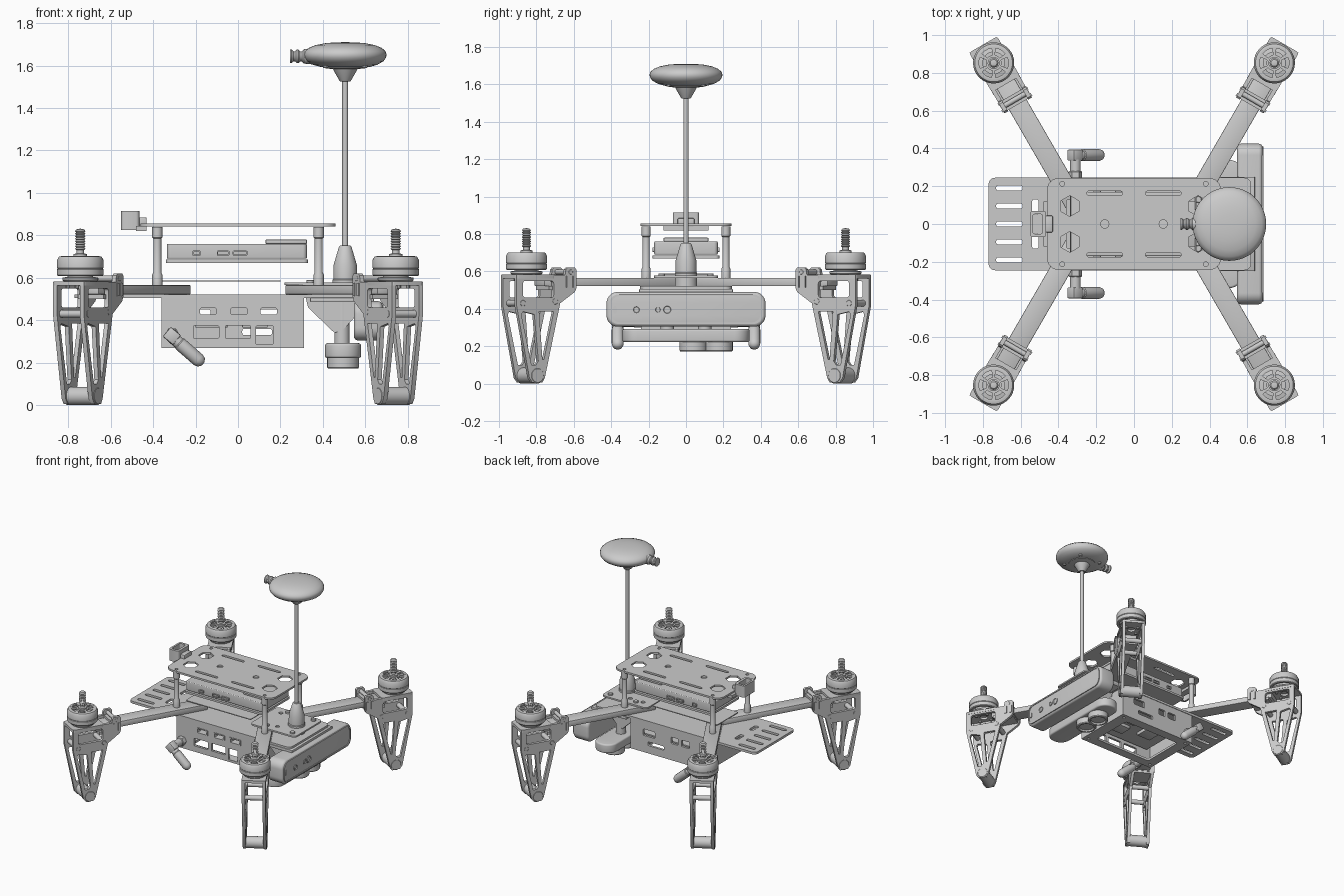
import bpy, bmesh
from math import pi, cos, sin, atan2, radians
from mathutils import Matrix, Vector

if "Cube" in bpy.data.objects:
    bpy.data.objects.remove(bpy.data.objects["Cube"])

I = Matrix.Identity(4)
T = lambda x, y, z: Matrix.Translation((x, y, z))
XZ = Matrix.Rotation(pi / 2, 4, 'X')                      # profile (x, z), normal -y
YZ = Matrix(((0, 0, 1, 0), (1, 0, 0, 0), (0, 1, 0, 0), (0, 0, 0, 1)))  # profile (y, z), normal x

def finish(name, bm, M):
    bmesh.ops.remove_doubles(bm, verts=bm.verts, dist=1e-5)
    bmesh.ops.transform(bm, matrix=M, verts=bm.verts)
    bmesh.ops.recalc_face_normals(bm, faces=bm.faces)
    me = bpy.data.meshes.new(name)
    bm.to_mesh(me)
    bm.free()
    for p in me.polygons:
        p.use_smooth = True
    me.set_sharp_from_angle(angle=radians(35))
    ob = bpy.data.objects.new(name, me)
    bpy.context.collection.objects.link(ob)
    return ob

def box(name, lo, hi, M=I, bevel=0):
    bm = bmesh.new()
    lo, hi = Vector(lo), Vector(hi)
    bmesh.ops.create_cube(bm, size=1, matrix=Matrix.Translation((lo + hi) / 2) @ Matrix.Diagonal((*(hi - lo), 1)))
    if bevel:
        bmesh.ops.bevel(bm, geom=bm.edges[:], offset=bevel, segments=2, profile=0.5, affect='EDGES')
    return finish(name, bm, M)

def lathe(name, prof, M=I, n=32):
    bm = bmesh.new()
    rings = [[bm.verts.new((r * cos(2 * pi * i / n), r * sin(2 * pi * i / n), z)) for i in range(n)] if r > 0
             else [bm.verts.new((0, 0, z))] * n for r, z in prof]
    for a, b in zip(rings, rings[1:]):
        for i in range(n):
            j = (i + 1) % n
            f = list(dict.fromkeys((a[i], a[j], b[j], b[i])))
            if len(f) > 2:
                bm.faces.new(f)
    return finish(name, bm, M)

def rod(name, a, b, r, M=I, n=20):
    a, b = Vector(a), Vector(b)
    d = b - a
    L, c = d.length, r * 0.15
    R = d.to_track_quat('Z', 'Y').to_matrix().to_4x4()
    return lathe(name, [(0, 0), (r - c, 0), (r, c), (r, L - c), (r - c, L), (0, L)], M @ Matrix.Translation(a) @ R, n)

def plate(name, loops, thick, M=I, bevel=0):
    """First loop is the outline, the others are holes."""
    cu = bpy.data.curves.new(name, 'CURVE')
    cu.dimensions, cu.fill_mode = '2D', 'BOTH'
    cu.extrude, cu.bevel_depth, cu.offset, cu.bevel_resolution = thick / 2 - bevel, bevel, -bevel, 3
    for pts in loops:
        s = cu.splines.new('POLY')
        s.points.add(len(pts) - 1)
        for p, (x, y) in zip(s.points, pts):
            p.co = (x, y, 0, 1)
        s.use_cyclic_u = True
    tmp = bpy.data.objects.new(name, cu)
    bpy.context.collection.objects.link(tmp)
    me = bpy.data.meshes.new_from_object(tmp.evaluated_get(bpy.context.evaluated_depsgraph_get()))
    bpy.data.objects.remove(tmp)
    bm = bmesh.new()
    bm.from_mesh(me)
    return finish(name, bm, M)

def circ(x, y, r, n=16, a0=0):
    return [(x + r * cos(a0 + 2 * pi * i / n), y + r * sin(a0 + 2 * pi * i / n)) for i in range(n)]

def rrect(x0, y0, x1, y1, r, n=6):
    out = []
    for k, (cx, cy) in enumerate(((x1 - r, y1 - r), (x0 + r, y1 - r), (x0 + r, y0 + r), (x1 - r, y0 + r))):
        out += [(cx + r * cos(pi / 2 * (k + i / n)), cy + r * sin(pi / 2 * (k + i / n))) for i in range(n + 1)]
    return out

S = (-1, 1)

# Arms, landing legs and motors, built in a frame whose x axis points outward along the arm
leg_prof = [(.11, .58), (.11, .42), (.03, .03), (.01, .005), (-.05, .005), (-.065, .03), (-.16, .43),
            (-.25, .49), (-.26, .51), (-.26, .61), (-.25, .62), (-.205, .62), (-.195, .61), (-.19, .58)]
leg_holes = [rrect(-.12, .46, .07, .55, .015, 3),
             [(-.12, .385), (-.03, .385), (-.05, .13), (-.06, .13)],
             [(.0, .37), (.07, .385), (.08, .37), (.017, .1), (-.01, .1), (-.025, .12)],
             circ(-.225, .595, .01, 10), circ(-.02, .045, .012, 10)]
for sx in S:
    for sy in S:
        M = T(sx * .743, sy * .853, 0) @ Matrix.Rotation(atan2(sy * .866, sx * .5), 4, 'Z')
        box("arm", (-.95, -.054, .522), (-.08, .054, .565), M, .004)
        for v in S:
            plate("leg_side", [leg_prof] + leg_holes, .022, M @ T(0, v * .073, 0) @ XZ)
        rod("leg_foot", (-.02, -.086, .043), (-.02, .086, .043), .043, M, 24)
        for u, z, r in ((.07, .43, .018), (-.13, .44, .018), (-.225, .597, .014)):
            rod("leg_cross_pin", (u, -.085, z), (u, .085, z), r, M, 14)
        plate("motor_mount", [rrect(-.13, -.086, .112, .086, .015, 3), circ(0, 0, .03)], .02, M @ T(0, 0, .573))
        box("arm_clamp_top", (-.255, -.07, .565), (-.195, .07, .583), M)
        box("arm_clamp_bottom", (-.25, -.07, .5), (-.1, .07, .522), M)
        for u in (-.245, -.205):
            box("clamp_rib", (u - .008, -.09, .515), (u + .008, .09, .575), M)
        # Motor
        lathe("motor_base", [(0, .58), (.075, .58), (.085, .59), (.085, .6), (.06, .605), (.06, .67), (0, .67)], M)
        lathe("motor_bell", [(.09, .608), (.105, .608), (.109, .613), (.109, .64), (.106, .643), (.109, .646),
                             (.109, .685), (.1, .7), (.088, .702), (.088, .61), (.09, .608)], M, 40)
        windows = []
        for k in range(6):
            a = [k * pi / 3 + t for t in (-.38, -.13, .13, .38)]
            windows.append([(.078 * cos(t), .078 * sin(t)) for t in a] + [(.042 * cos(t), .042 * sin(t)) for t in a[::-1]])
        plate("motor_spokes", [circ(0, 0, .09, 40)] + windows, .012, M @ T(0, 0, .695))
        thread = [(.025 if i % 2 else .019, .73 + i * .006) for i in range(16)]
        lathe("motor_shaft", [(0, .69), (.032, .69), (.032, .712), (.018, .715), (.018, .73)] + thread +
              [(.018, .828), (0, .832)], M, 16)
        for k in range(4):
            a = pi / 4 + k * pi / 2
            rod("motor_screw", (.06 * cos(a), .06 * sin(a), .55), (.06 * cos(a), .06 * sin(a), .585), .01, M, 10)

# Lower deck with strap slots at the tail
deck = [rrect(-.77, -.245, .62, .245, .035)]
deck += [rrect(-.73, y - .013, -.59, y + .013, .01, 3) for y in (-.19, -.095, 0, .095, .19)]
deck += [rrect(-.54, y - .04, -.505, y + .04, .012, 3) for y in (-.09, .09)]
plate("lower_deck", deck, .018, T(0, 0, .513))
plate("thin_cover", [rrect(-.36, -.13, .2, .13, .01, 3)], .006, T(0, 0, .585))
plate("front_cover", [rrect(.22, -.17, .61, .17, .03)] + [circ(x, y, .016, 12) for x in (.3, .41) for y in (-.1, .1)],
      .012, T(0, 0, .571))
for x in (.34, .56):
    for y in (-.13, .13):
        rod("cover_screw", (x, y, .57), (x, y, .59), .018, I, 12)

# Top plate on standoffs
top = [rrect(-.46, -.243, .46, .243, .06)]
for sx in S:
    top += [circ(.155 * sx, 0, .022)]
    for sy in S:
        top += [circ(.34 * sx, .095 * sy, .055, 6, pi / 6), circ(.38 * sx, .213 * sy, .012, 12),
                rrect(.155 * sx - .095, .163 * sy - .011, .155 * sx + .095, .163 * sy + .011, .01, 3)]
        lathe("standoff", [(0, .56), (.024, .56), (.024, .615), (.019, .625), (.019, .785), (.024, .79), (.024, .84),
                           (0, .84)], T(.38 * sx, .213 * sy, 0), 16)
plate("top_plate", top, .014, T(0, 0, .849))

# Power plug on the tail of the top plate
plate("plug_shell", [rrect(-.55, -.07, -.465, .07, .015, 3), rrect(-.535, -.052, -.485, .052, .01, 3)], .09, T(0, 0, .87))
box("plug_neck", (-.47, -.045, .835), (-.43, .045, .885), I, .006)
box("plug_foot", (-.48, -.12, .82), (-.43, .12, .843))

# Control unit between the decks
plate("control_unit", [rrect(-.335, -.17, .325, .17, .02)], .07, T(0, 0, .725), .006)
plate("control_unit_base", [rrect(-.34, -.178, .33, .178, .02)], .016, T(0, 0, .678))
box("control_unit_lid", (.13, -.12, .76), (.325, .12, .78), I, .004)
for sy in S:
    for x, w in ((-.195, .02), (-.07, .03), (.01, .035)):
        plate("control_port", [rrect(x - w, .705, x + w, .728, .005, 2), rrect(x - w + .006, .71, x + w - .006, .723, .003, 2)],
              .01, T(0, sy * .173, 0) @ XZ)

# Electronics bay below the deck, open underneath
wall = [[(-.36, .27), (.31, .27), (.31, .505), (-.36, .505)]]
ports = [rrect(x - .045, .425, x + .045, .46, .006, 2) for x in (-.14, .005, .145)]
front = ports + [rrect(a, b, c, .375, .006, 2) for a, b, c in ((-.21, .315, -.09), (-.06, .315, .06), (.085, .285, .165))]
back = [rrect(a, .4, b, .45, .006, 2) for a, b in ((-.2, -.13), (-.1, -.04), (.1, .2))] + [rrect(.02, .33, .16, .36, .01, 3)]
plate("bay_front_wall", wall + front, .018, T(0, -.232, 0) @ XZ)
plate("bay_back_wall", wall + back, .018, T(0, .232, 0) @ XZ)
for x in (-.351, .301):
    box("bay_end_wall", (x - .009, -.235, .27), (x + .009, .235, .505))
plate("bay_bottom", [rrect(-.36, -.24, .31, .24, .004, 1), rrect(-.28, -.17, .22, .17, .02, 3)] +
      [circ(x, y, .012, 10) for x in (-.325, .27) for y in (-.205, .205)], .018, T(0, 0, .279))
box("computer_board", (-.3, -.21, .39), (.25, .21, .402))
for x in (-.14, .005, .145):
    plate("usb_socket", [rrect(x - .05, .42, x + .05, .465, .006, 2), rrect(x - .038, .428, x + .038, .457, .004, 2)],
          .08, T(0, -.205, 0) @ XZ)
for a, b in (((-.2, -.06), (-.08, .06)), ((.02, -.12), (.14, -.02)), ((.03, .03), (.09, .13)), ((-.19, .1), (-.05, .15))):
    box("board_chip", (*a, .365), (*b, .392), I, .003)

# Angled antennas on both sides
for sy in S:
    y = .365 * sy
    rod("antenna_nut", (-.31, .235 * sy, .33), (-.31, .28 * sy, .33), .036, I, 6)
    rod("antenna_collar", (-.31, .27 * sy, .33), (-.31, .345 * sy, .33), .028)
    box("antenna_elbow", (-.034, -.03, -.03), (.03, .03, .03), T(-.31, y, .325) @ Matrix.Rotation(radians(40), 4, 'Y'), .008)
    lathe("antenna", [(0, 0), (.028, 0), (.028, .05), (.032, .055), (.032, .17), (.026, .188), (.013, .198), (0, .2)],
          T(-.315, y, .325) @ Matrix.Rotation(radians(131), 4, 'Y'), 20)

# Stereo camera at the nose
plate("camera_body", [rrect(-.425, .305, .425, .49, .06, 8)], .135, T(.613, 0, 0) @ YZ, .02)
plate("camera_rim", [rrect(-.41, .318, .41, .478, .052, 8), rrect(-.4, .328, .4, .468, .046, 8)], .012, T(.68, 0, 0) @ YZ)
for y, r in ((-.265, .022), (-.1, .027), (-.15, .018)):
    lathe("camera_lens", [(r, -.01), (r, .006), (r * .75, .006), (r * .65, .001), (0, .001)], T(.68, y, .395) @ YZ, 20)
plate("camera_slot", [rrect(-.39, .375, -.37, .415, .009, 3)], .01, T(.681, 0, 0) @ YZ)
plate("camera_bracket", [[(.32, .504), (.6, .504), (.6, .47), (.5, .36), (.455, .34), (.33, .46)]], .03, T(0, .12, 0) @ XZ)
plate("camera_bracket", [[(.32, .504), (.6, .504), (.6, .47), (.5, .36), (.455, .34), (.33, .46)]], .03, T(0, -.12, 0) @ XZ)
box("camera_mount", (.34, -.25, .485), (.64, .25, .507), I, .004)

# Downward sensor pod
rod("pod_column", (.49, .1, .28), (.49, .1, .5), .036)
rod("pod_column", (.49, -.1, .28), (.49, -.1, .5), .036)
plate("sensor_pod", [rrect(.41, -.34, .58, .34, .08, 8)], .07, T(0, 0, .257), .012)
for y in (.04, .175):
    lathe("sensor_eye", [(0, .24), (.075, .24), (.075, .178), (.07, .172), (.058, .172), (.052, .184), (0, .184)],
          T(.495, y, 0), 28)

# Mast with positioning puck
P = T(.505, 0, 0)
lathe("mast_base", [(0, .5), (.06, .5), (.06, .59), (.056, .595), (.055, .66), (.03, .745), (.024, .752), (0, .752)], P)
rod("mast_pole", (0, 0, .74), (0, 0, 1.54), .014, P)
lathe("mast_head", [(0, 1.525), (.024, 1.525), (.028, 1.53), (.058, 1.583), (.1, 1.588), (.1, 1.6), (0, 1.6)], P)
lathe("positioning_puck", [(0, 1.592), (.11, 1.592), (.15, 1.603), (.18, 1.62), (.192, 1.637), (.195, 1.652), (.19, 1.667),
                           (.172, 1.683), (.14, 1.696), (.095, 1.705), (.05, 1.709), (0, 1.71)], P, 48)
for k in range(4):
    a = pi / 4 + k * pi / 2
    rod("puck_screw", (.13 * cos(a), .13 * sin(a), 1.588), (.13 * cos(a), .13 * sin(a), 1.61), .012, P, 10)
ribs = [(.032 if i % 4 < 2 else .024, i * .008) for i in range(9)]
lathe("puck_plug", [(0, 0)] + ribs + [(.034, .066), (.04, .13), (0, .13)],
      T(.245, 0, 1.643) @ Matrix.Rotation(pi / 2, 4, 'Y'), 16)
